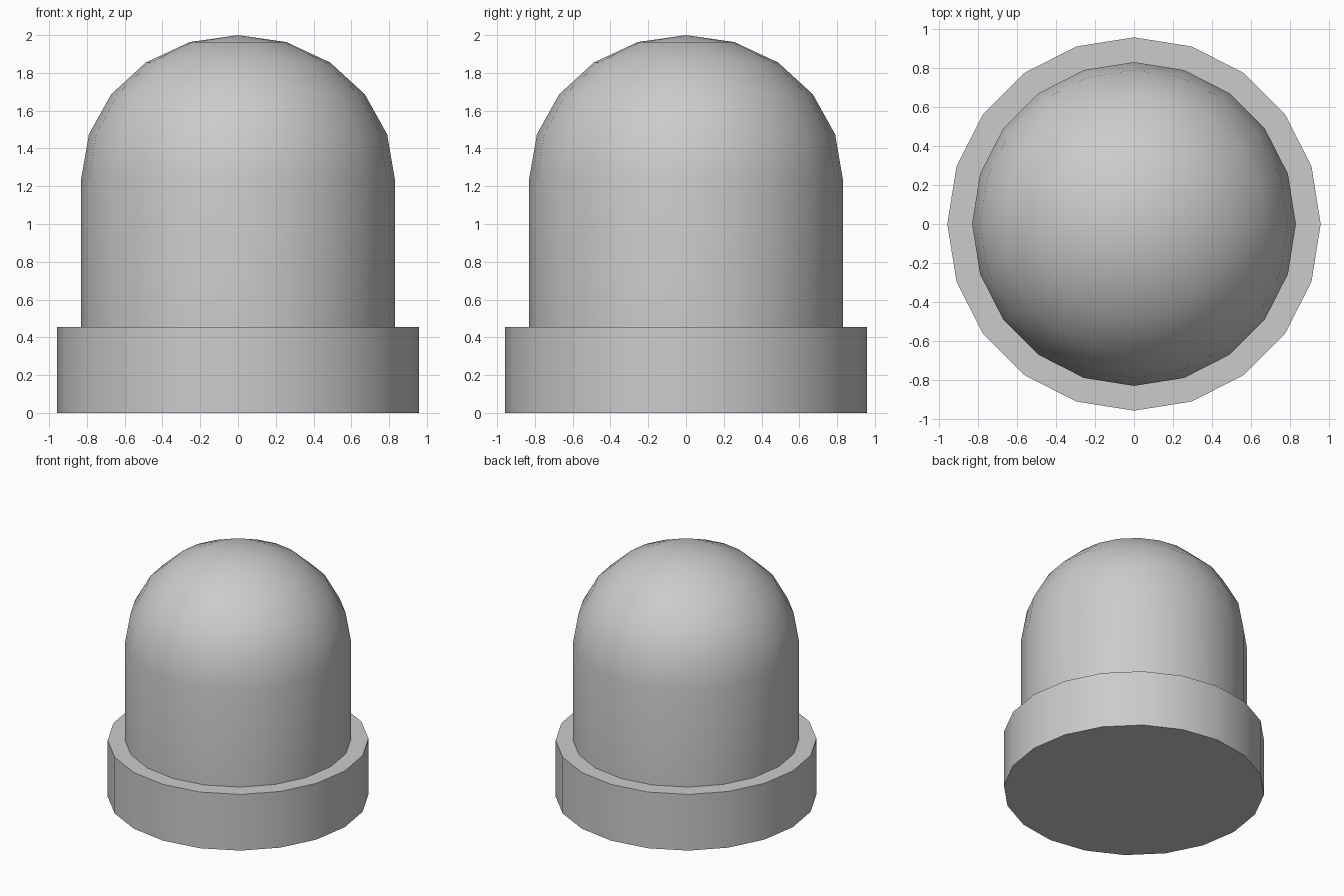
import bpy, bmesh
from math import sin, cos, pi, radians

if "Cube" in bpy.data.objects:
    bpy.data.objects.remove(bpy.data.objects["Cube"])

SIDES = 20


def lathe(name, profile):
    """Revolve an (r, z) profile around z; r = 0 makes a pole point."""
    bm = bmesh.new()
    rings = []
    for r, z in profile:
        n = SIDES if r > 0 else 1
        rings.append([bm.verts.new((r * cos(2 * pi * i / SIDES), r * sin(2 * pi * i / SIDES), z))
                      for i in range(n)])
    for a, b in zip(rings, rings[1:]):
        for i in range(SIDES):
            j = (i + 1) % SIDES
            if len(b) == 1:
                bm.faces.new((a[i], a[j], b[0]))
            else:
                bm.faces.new((a[i], a[j], b[j], b[i]))
    # Flat caps on open ends
    for ring in (rings[0], rings[-1]):
        if len(ring) > 1:
            bm.faces.new(ring)
    bmesh.ops.recalc_face_normals(bm, faces=bm.faces)
    mesh = bpy.data.meshes.new(name)
    bm.to_mesh(mesh)
    bm.free()
    obj = bpy.data.objects.new(name, mesh)
    bpy.context.collection.objects.link(obj)
    bpy.ops.object.select_all(action='DESELECT')
    obj.select_set(True)
    bpy.context.view_layer.objects.active = obj
    bpy.ops.object.shade_smooth_by_angle(angle=radians(35))
    return obj


# Wide base collar and domed body, joined in one stepped profile
R, SPRING, RISE = 0.83, 1.24, 0.76
dome = [(R * cos(k * pi / 10), SPRING + RISE * sin(k * pi / 10)) for k in range(5)]
lathe("domed_body_with_collar",
      [(0.957, 0), (0.957, 0.455), (R, 0.455)] + dome + [(0, SPRING + RISE)])
